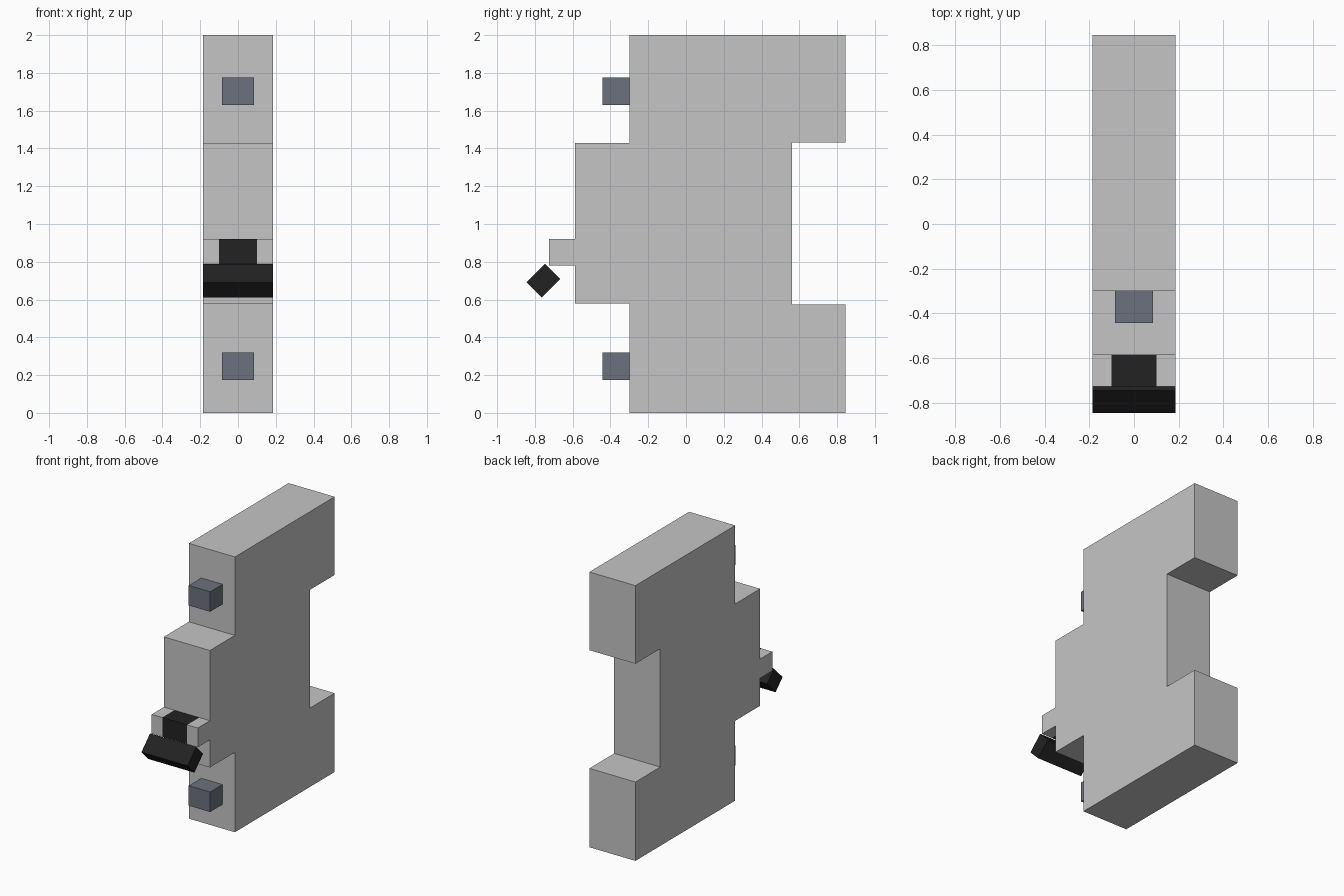
import bpy, bmesh, math
from mathutils import Matrix

if "Cube" in bpy.data.objects:
    bpy.data.objects.remove(bpy.data.objects["Cube"])

HALF_W = 0.185


def material(name, rgb):
    m = bpy.data.materials.new(name)
    m.diffuse_color = (*rgb, 1)
    m.use_nodes = True
    m.node_tree.nodes["Principled BSDF"].inputs["Base Color"].default_value = m.diffuse_color
    return m


GREY = material("light grey plastic", (0.56, 0.56, 0.56))
STEEL = material("blue grey metal", (0.15, 0.165, 0.205))
BLACK = material("black plastic", (0.016, 0.016, 0.016))


def finish(bm, name, mat):
    bmesh.ops.recalc_face_normals(bm, faces=bm.faces)
    mesh = bpy.data.meshes.new(name)
    bm.to_mesh(mesh)
    bm.free()
    mesh.materials.append(mat)
    ob = bpy.data.objects.new(name, mesh)
    bpy.context.collection.objects.link(ob)
    return ob


def box(name, x, y, z, mat):
    """Box between the (min, max) pairs."""
    bm = bmesh.new()
    bmesh.ops.create_cube(bm, size=1)
    for v in bm.verts:
        v.co = [lo + (c + 0.5) * (hi - lo) for c, (lo, hi) in zip(v.co, (x, y, z))]
    return finish(bm, name, mat)


# Housing: side profile (y, z) extruded across the width
profile = [(-0.30, 0), (0.845, 0), (0.845, 0.573), (0.56, 0.573),
           (0.56, 1.432), (0.845, 1.432), (0.845, 2), (-0.30, 2),
           (-0.30, 1.43), (-0.587, 1.43), (-0.587, 0.58), (-0.30, 0.58)]
bm = bmesh.new()
face = bm.faces.new([bm.verts.new((-HALF_W, y, z)) for y, z in profile])
ext = bmesh.ops.extrude_face_region(bm, geom=[face])
bmesh.ops.translate(bm, vec=(2 * HALF_W, 0, 0),
                    verts=[g for g in ext["geom"] if isinstance(g, bmesh.types.BMVert)])
finish(bm, "housing", GREY)

# Terminal blocks, lower and upper
for name, z in (("lower_terminal", 0.175), ("upper_terminal", 1.63)):
    box(name, (-0.086, 0.086), (-0.443, -0.30), (z, z + 0.145), STEEL)

# Switch mount: black pivot between two grey cheeks
NUB_Y, NUB_Z = (-0.726, -0.587), (0.78, 0.92)
box("switch_pivot", (-0.10, 0.10), NUB_Y, NUB_Z, BLACK)
box("left_cheek", (-HALF_W, -0.10), NUB_Y, NUB_Z, GREY)
box("right_cheek", (0.10, HALF_W), NUB_Y, NUB_Z, GREY)

# Tilted switch lever bar
bm = bmesh.new()
bmesh.ops.create_cube(bm, size=1)
bmesh.ops.transform(bm, verts=bm.verts, matrix=(
    Matrix.Translation((0, -0.755, 0.70))
    @ Matrix.Rotation(math.radians(45), 4, 'X')
    @ Matrix.Diagonal((2 * HALF_W, 0.14, 0.113, 1))))
finish(bm, "switch_lever", BLACK)
